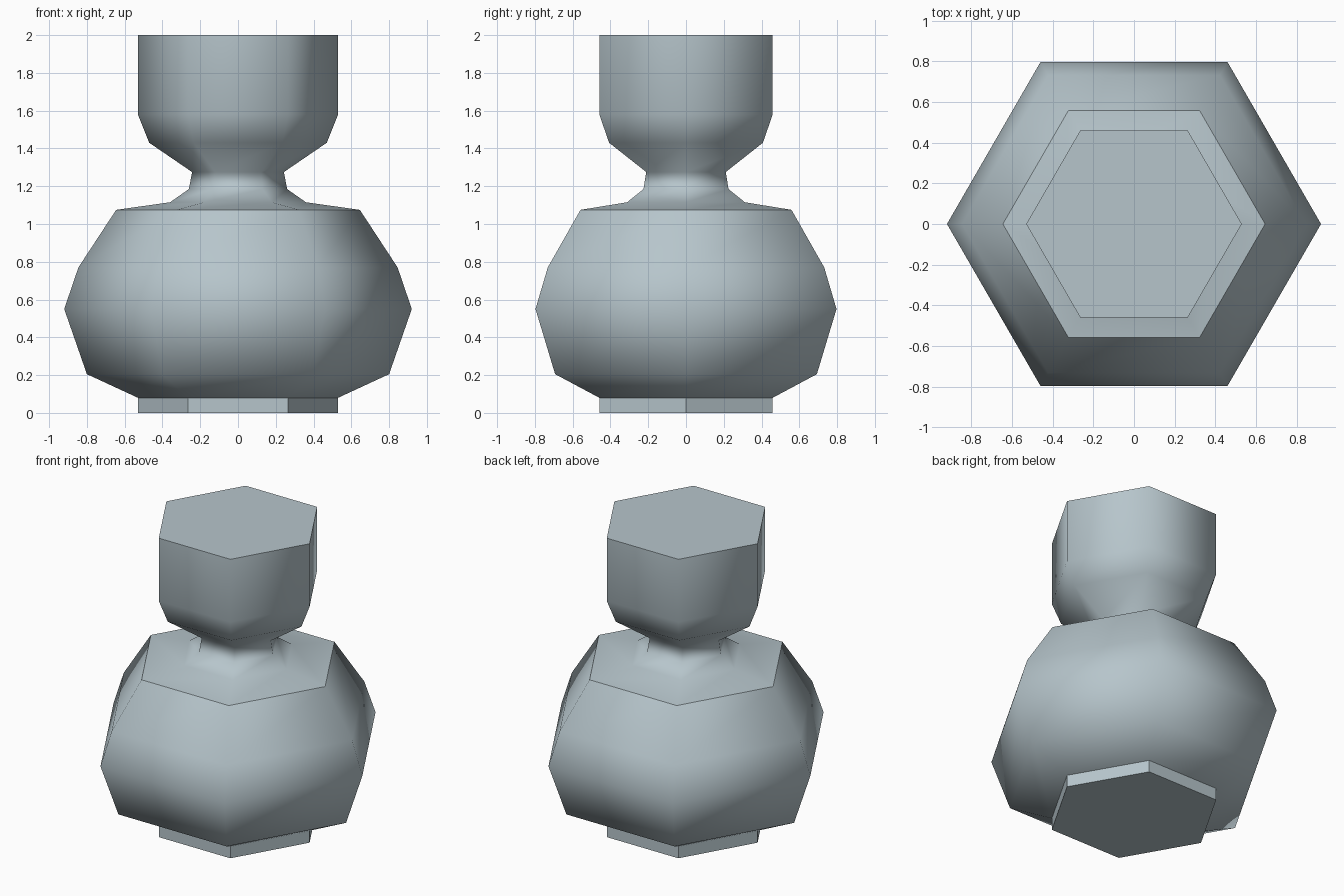
import bpy, bmesh, math

if "Cube" in bpy.data.objects:
    bpy.data.objects.remove(bpy.data.objects["Cube"])

SIDES = 6

stone = bpy.data.materials.new("pale blue grey")
stone.diffuse_color = (0.47, 0.56, 0.60, 1)
stone.use_nodes = True
stone.node_tree.nodes["Principled BSDF"].inputs["Base Color"].default_value = stone.diffuse_color


def lathe(name, profile, smooth, cap_bottom=False, cap_top=False):
    """Revolve (radius, height) points into a six-sided shell."""
    bm = bmesh.new()
    rings = []
    for r, z in profile:
        rings.append([bm.verts.new((r * math.cos(i * math.tau / SIDES),
                                    r * math.sin(i * math.tau / SIDES), z))
                      for i in range(SIDES)])
    for low, high in zip(rings, rings[1:]):
        for i in range(SIDES):
            j = (i + 1) % SIDES
            f = bm.faces.new((low[i], low[j], high[j], high[i]))
            f.smooth = smooth
    caps = []
    if cap_bottom:
        caps.append(bm.faces.new(rings[0][::-1]))
    if cap_top:
        caps.append(bm.faces.new(rings[-1]))
    # Caps stay flat with a crisp rim
    for f in caps:
        for e in f.edges:
            e.smooth = False
    mesh = bpy.data.meshes.new(name)
    bm.to_mesh(mesh)
    bm.free()
    mesh.materials.append(stone)
    obj = bpy.data.objects.new(name, mesh)
    bpy.context.collection.objects.link(obj)
    return obj


# Flat hexagonal foot
lathe("foot", [(0.53, 0), (0.53, 0.08)], False, cap_bottom=True)

# Bulging body
lathe("body", [(0.53, 0.08), (0.80, 0.205), (0.92, 0.55),
               (0.845, 0.77), (0.645, 1.075)], True)

# Pinched neck and straight-sided head
lathe("neck_and_head", [(0.645, 1.075), (0.36, 1.115), (0.26, 1.185),
                        (0.243, 1.275), (0.47, 1.43), (0.53, 1.58),
                        (0.53, 2.0)], True, cap_top=True)
